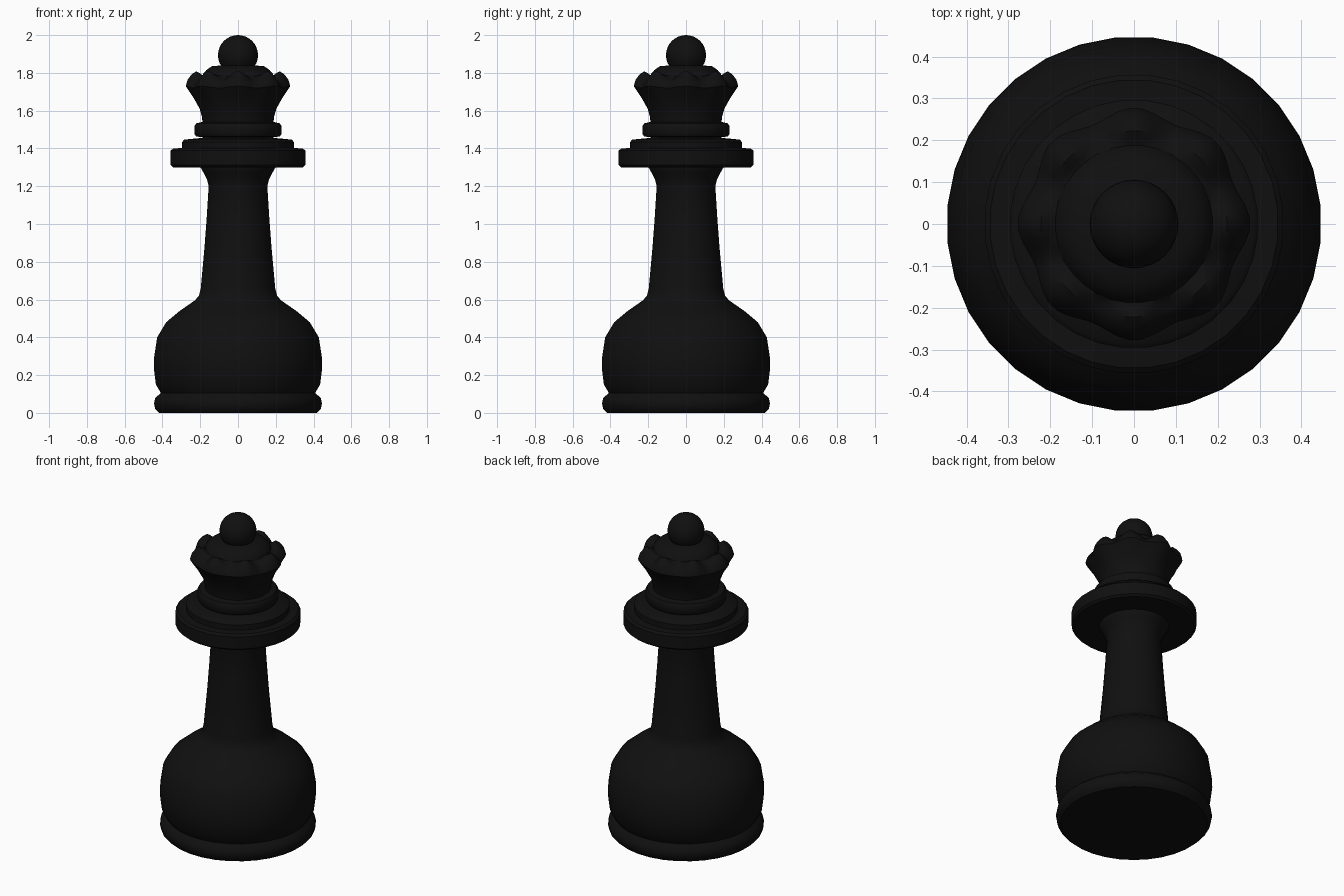
import bpy, bmesh
from math import sin, cos, pi

if "Cube" in bpy.data.objects:
    bpy.data.objects.remove(bpy.data.objects["Cube"])

black = bpy.data.materials.new("black_lacquer")
black.diffuse_color = (0.005, 0.005, 0.005, 1)
black.use_nodes = True
black.node_tree.nodes["Principled BSDF"].inputs["Base Color"].default_value = black.diffuse_color


def finish(obj, angle=40):
    obj.data.materials.append(black)
    bpy.ops.object.select_all(action='DESELECT')
    obj.select_set(True)
    bpy.context.view_layer.objects.active = obj
    bpy.ops.object.shade_smooth_by_angle(angle=angle * pi / 180)


def lathe(name, profile, sides=32, lobes=8):
    """Revolve (radius, z[, lobe radius, lobe height]) points and cap both ends."""
    bm = bmesh.new()
    rings = []
    for r, z, *wave in profile:
        wr, wz = wave if wave else (0, 0)
        ring = []
        for i in range(sides):
            a = 2 * pi * (i + 0.5) / sides
            w = 0.5 - 0.5 * cos(lobes * a)      # 0 on a point, 1 in a notch
            rr = r - wr * w
            ring.append(bm.verts.new((rr * cos(a), rr * sin(a), z - wz * w)))
        rings.append(ring)
    for lo, hi in zip(rings, rings[1:]):
        for i in range(sides):
            j = (i + 1) % sides
            bm.faces.new((lo[i], lo[j], hi[j], hi[i]))
    bm.faces.new(rings[0][::-1])
    bm.faces.new(rings[-1])
    mesh = bpy.data.meshes.new(name)
    bm.to_mesh(mesh)
    bm.free()
    obj = bpy.data.objects.new(name, mesh)
    bpy.context.collection.objects.link(obj)
    finish(obj)
    return obj


# Foot ring and bulging base running up into the stem
lathe("base_and_stem", [
    (0.42, 0), (0.44, 0.02), (0.447, 0.05), (0.44, 0.08), (0.41, 0.105),
    (0.437, 0.15), (0.448, 0.24), (0.447, 0.29), (0.43, 0.40), (0.382, 0.48),
    (0.31, 0.54), (0.23, 0.595), (0.208, 0.62), (0.198, 0.66), (0.178, 0.88),
    (0.166, 1.04), (0.156, 1.20), (0.165, 1.235), (0.182, 1.27), (0.20, 1.30),
    (0.20, 1.32)])

# Two-step collar
lathe("collar", [
    (0.345, 1.30), (0.358, 1.312), (0.358, 1.388), (0.345, 1.40),
    (0.297, 1.402), (0.297, 1.435), (0.285, 1.447), (0.20, 1.455)])

# Neck and ring under the crown
lathe("neck_ring", [
    (0.19, 1.44), (0.19, 1.46), (0.222, 1.463), (0.232, 1.478),
    (0.232, 1.518), (0.222, 1.533), (0.19, 1.54)])

# Flaring crown with eight soft points
lathe("crown", [
    (0.187, 1.53), (0.192, 1.57), (0.203, 1.61), (0.237, 1.67, 0.01, 0),
    (0.278, 1.73, 0.022, 0.01), (0.268, 1.765, 0.018, 0.03),
    (0.245, 1.795, 0.012, 0.045), (0.222, 1.81, 0, 0.05),
    (0.203, 1.80, 0, 0.035), (0.186, 1.785)], sides=64)

# Shallow dome inside the crown
lathe("crown_dome", [
    (0.192, 1.77), (0.186, 1.795), (0.168, 1.815), (0.14, 1.835), (0.06, 1.842)])

# Ball finial
bpy.ops.mesh.primitive_uv_sphere_add(segments=32, ring_count=16, radius=0.106,
                                     location=(0, 0, 1.894))
ball = bpy.context.object
ball.name = "top_ball"
finish(ball)
